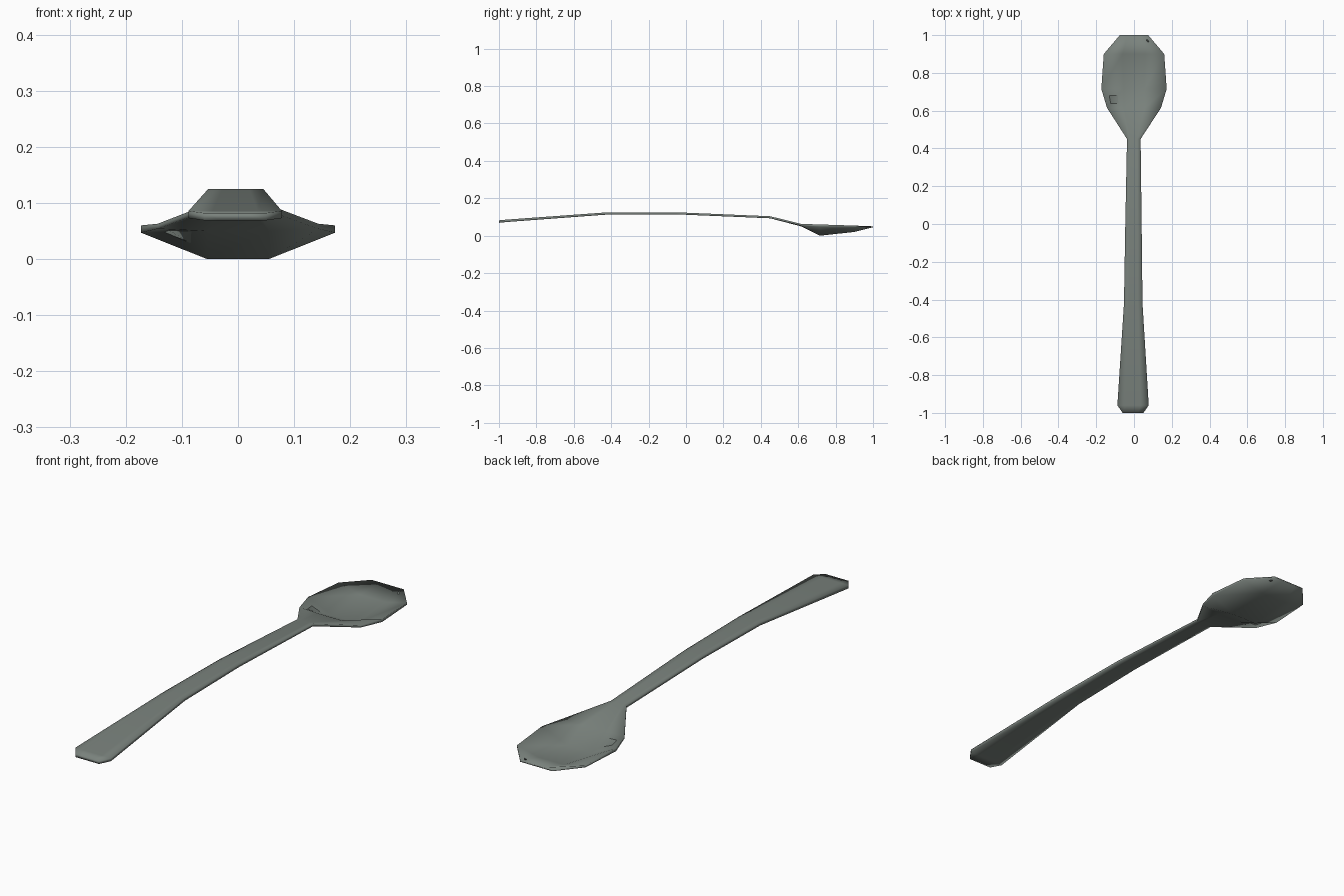
import bpy, bmesh

steel = bpy.data.materials.new("grey_green_steel")
steel.diffuse_color = (0.195, 0.225, 0.205, 1)

# Stations along the spoon:
# y, centre x, half width, inner half width, rim z, floor z, rim thickness, floor thickness
stations = [
    # handle
    (-1.00, -0.005, 0.055, 0.027, 0.082, 0.082, 0.013, 0.013),
    (-0.96, -0.005, 0.083, 0.040, 0.086, 0.086, 0.013, 0.013),
    (-0.42, -0.004, 0.049, 0.024, 0.125, 0.125, 0.012, 0.012),
    (-0.05, -0.003, 0.044, 0.022, 0.125, 0.125, 0.011, 0.011),
    (0.45, -0.001, 0.036, 0.018, 0.104, 0.104, 0.011, 0.011),
    # bowl
    (0.615, 0.0, 0.143, 0.055, 0.063, 0.060, 0.009, 0.010),
    (0.715, 0.0, 0.173, 0.055, 0.060, 0.011, 0.013, 0.011),
    (0.90, 0.0, 0.160, 0.060, 0.054, 0.030, 0.008, 0.010),
    (1.00, 0.0, 0.075, 0.035, 0.050, 0.050, 0.005, 0.005),
]

# Each station is a closed thin loop: top left to right, bottom right to left
bm = bmesh.new()
rings = []
for y, cx, w, wi, zr, zf, tr, tf in stations:
    top = [(-w, zr), (-wi, zf), (wi, zf), (w, zr)]
    bottom = [(w, zr - tr), (wi, zf - tf), (-wi, zf - tf), (-w, zr - tr)]
    rings.append([bm.verts.new((cx + x, y, z)) for x, z in top + bottom])

for a, b in zip(rings, rings[1:]):
    for i in range(8):
        j = (i + 1) % 8
        bm.faces.new((a[i], a[j], b[j], b[i]))

# End caps
for r in (rings[0], rings[-1]):
    for i in range(3):
        bm.faces.new((r[i], r[i + 1], r[6 - i], r[7 - i]))

bmesh.ops.recalc_face_normals(bm, faces=bm.faces)
for f in bm.faces:
    f.smooth = True
mesh = bpy.data.meshes.new("spoon")
bm.to_mesh(mesh)
bm.free()
mesh.materials.append(steel)
spoon = bpy.data.objects.new("spoon", mesh)
bpy.context.collection.objects.link(spoon)
